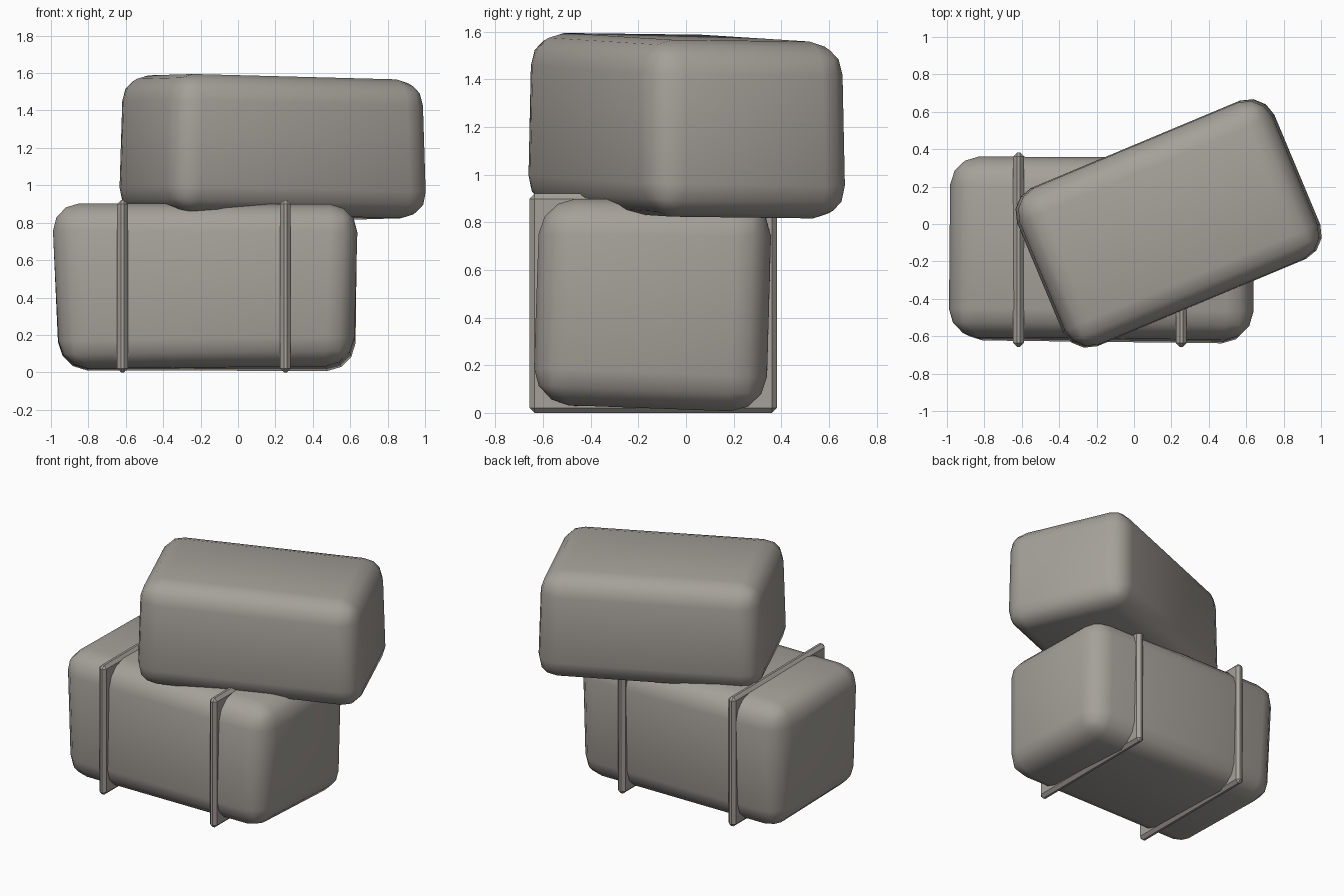
import bpy, bmesh, math
from mathutils import Vector, Matrix

if "Cube" in bpy.data.objects:
    bpy.data.objects.remove(bpy.data.objects["Cube"])

cloth = bpy.data.materials.new("warm grey cloth")
cloth.diffuse_color = (0.376, 0.352, 0.319, 1)
cloth.use_nodes = True
cloth.node_tree.nodes["Principled BSDF"].inputs["Base Color"].default_value = cloth.diffuse_color


def soft_box(name, corners, radius, segments, smooth):
    """Bevelled box from 4 bottom + 4 top corners, both counter-clockwise."""
    bm = bmesh.new()
    v = [bm.verts.new(c) for c in corners]
    bm.faces.new(v[3::-1])
    bm.faces.new(v[4:])
    for i in range(4):
        j = (i + 1) % 4
        bm.faces.new((v[i], v[j], v[j + 4], v[i + 4]))
    bmesh.ops.bevel(bm, geom=bm.edges[:], offset=radius, segments=segments,
                    profile=0.5, affect='EDGES', clamp_overlap=True)
    bmesh.ops.recalc_face_normals(bm, faces=bm.faces[:])
    for f in bm.faces:
        f.smooth = smooth
    me = bpy.data.meshes.new(name)
    bm.to_mesh(me)
    bm.free()
    me.materials.append(cloth)
    ob = bpy.data.objects.new(name, me)
    bpy.context.collection.objects.link(ob)
    return ob


# lower bundle, slightly irregular
soft_box("lower_bundle", [
    (-.95, -.625, .02), (.615, -.645, .04), (.63, .335, .0), (-.96, .34, .01),
    (-1.0, -.60, .905), (.645, -.615, .90), (.635, .36, .89), (-.985, .365, .90)],
    0.15, 3, True)

# upper bundle, turned and gently tilted
turn = Matrix.Rotation(math.radians(22.7), 3, 'Z')
corners = []
for z, hx, hy in ((.835, .75, .46), (1.577, .728, .452)):
    for sx, sy in ((-1, -1), (1, -1), (1, 1), (-1, 1)):
        p = turn @ Vector((sx * hx, sy * hy, 0))
        corners.append((p.x + .185, p.y + .003, z - .018 * p.x - .02 * p.y))
soft_box("upper_bundle", corners, 0.14, 3, True)

# two thin straps around the lower bundle
for name, x in (("left_strap", -.617), ("right_strap", .253)):
    ring = ((x - .029, -.657), (x + .029, -.657), (x + .029, .382), (x - .029, .382))
    soft_box(name, [(a, b, z) for z in (0, .92) for a, b in ring], 0.021, 1, False)
